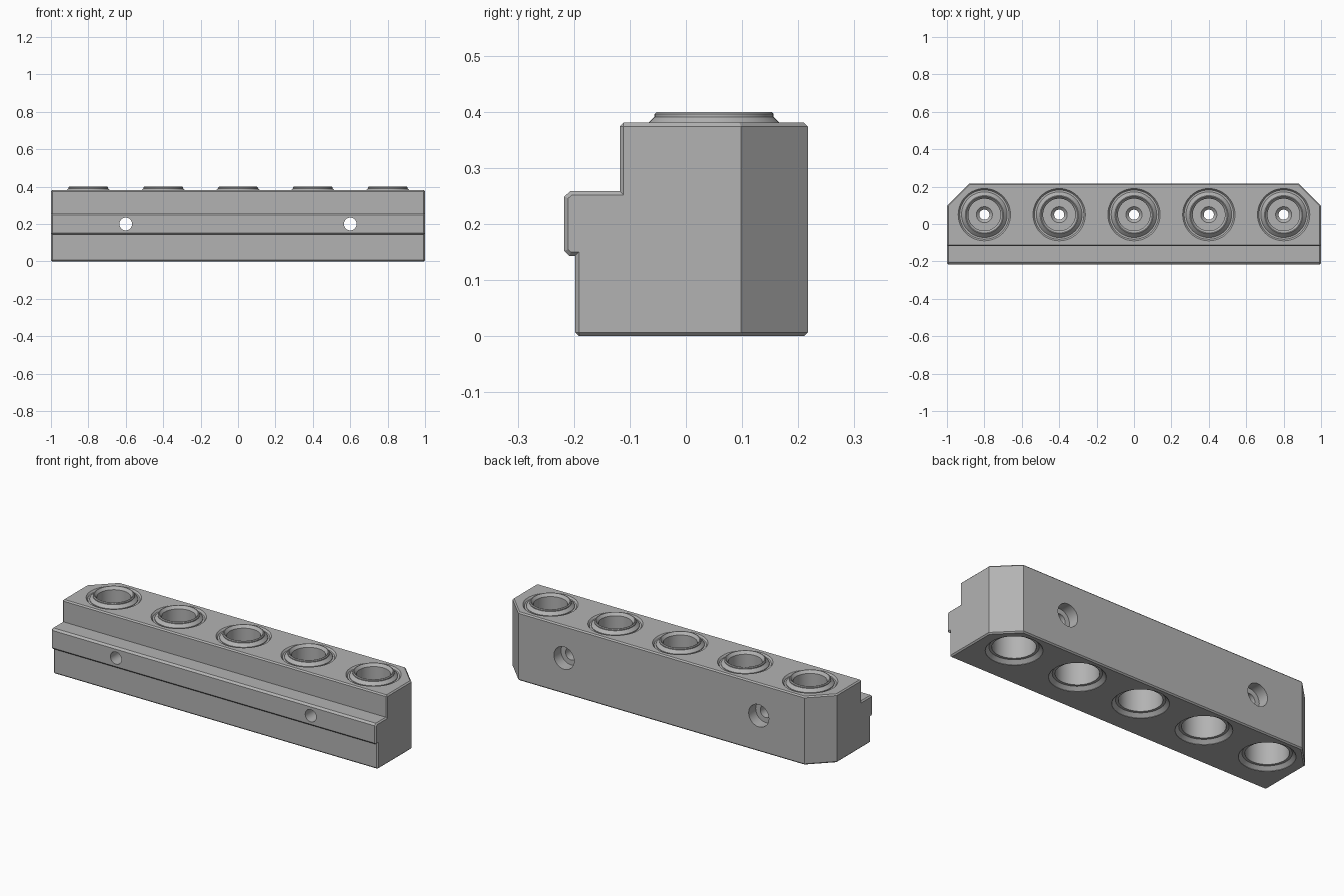
import bpy, bmesh, math
from mathutils import Matrix, Vector

if "Cube" in bpy.data.objects:
    bpy.data.objects.remove(bpy.data.objects["Cube"])

grey = bpy.data.materials.new("machined grey")
grey.use_nodes = True
colour = (0.45, 0.45, 0.45, 1)
grey.diffuse_color = colour
grey.node_tree.nodes["Principled BSDF"].inputs["Base Color"].default_value = colour

TOP = 0.381
BORE_Y = 0.05
BORE_X = [-0.8, -0.4, 0, 0.4, 0.8]
SCREW_X = [-0.6, 0.6]


def finish(name, bm):
    bmesh.ops.recalc_face_normals(bm, faces=bm.faces)
    mesh = bpy.data.meshes.new(name)
    bm.to_mesh(mesh)
    bm.free()
    mesh.materials.append(grey)
    ob = bpy.data.objects.new(name, mesh)
    bpy.context.collection.objects.link(ob)
    return ob


def lathes(name, profile, matrices, segments=48):
    """One closed turned solid (radius, height) at every matrix."""
    bm = bmesh.new()
    for m in matrices:
        verts = [bm.verts.new((r, 0, z)) for r, z in profile]
        edges = [bm.edges.new((a, b)) for a, b in zip(verts, verts[1:])]
        out = bmesh.ops.spin(bm, geom=verts + edges, axis=(0, 0, 1), cent=(0, 0, 0),
                             steps=segments, angle=math.tau)
        part = [v for v in bm.verts if not v.tag]
        bmesh.ops.remove_doubles(bm, verts=part, dist=1e-5)
        part = [v for v in bm.verts if not v.tag]
        bmesh.ops.transform(bm, matrix=m, verts=part)
        for v in part:
            v.tag = True
    return finish(name, bm)


def combine(body, tool, operation):
    mod = body.modifiers.new(tool.name, 'BOOLEAN')
    mod.operation = operation
    mod.solver = 'EXACT'
    mod.object = tool
    bpy.context.view_layer.objects.active = body
    bpy.ops.object.modifier_apply(modifier=mod.name)
    bpy.data.objects.remove(tool)


# Stepped bar, extruded from its end profile (y, z)
profile = [(-0.198, 0), (0.217, 0), (0.217, TOP), (-0.118, TOP), (-0.118, 0.259),
           (-0.206, 0.259), (-0.217, 0.249), (-0.217, 0.152), (-0.208, 0.143),
           (-0.198, 0.143)]
bm = bmesh.new()
end = bm.faces.new([bm.verts.new((-1, y, z)) for y, z in profile])
ext = bmesh.ops.extrude_face_region(bm, geom=[end])
bmesh.ops.translate(bm, vec=(2, 0, 0),
                    verts=[g for g in ext["geom"] if isinstance(g, bmesh.types.BMVert)])
bmesh.ops.recalc_face_normals(bm, faces=bm.faces)

# Clipped rear corners
for side in (-1, 1):
    cut = bmesh.ops.bisect_plane(bm, geom=bm.verts[:] + bm.edges[:] + bm.faces[:],
                                 plane_co=(side, 0.098, 0), plane_no=(side, 1, 0),
                                 clear_outer=True)
    bmesh.ops.holes_fill(bm, edges=[e for e in bm.edges if e.is_boundary], sides=0)
bmesh.ops.recalc_face_normals(bm, faces=bm.faces)


# Small chamfer round the ends, top and underside
def is_trim(e):
    mid = (e.verts[0].co + e.verts[1].co) / 2
    upright = abs(e.verts[0].co.z - e.verts[1].co.z) > 0.3
    if upright and mid.y > 0:
        return False
    on_end = abs(abs(mid.x) - 1) < 1e-4
    return on_end or mid.z < 1e-4 or mid.z > TOP - 1e-4


bmesh.ops.bevel(bm, geom=[e for e in bm.edges if is_trim(e)], offset=0.007,
                offset_type='OFFSET', segments=1, affect='EDGES')
body = finish("socket_bar", bm)

upright = [Matrix.Translation((x, BORE_Y, 0)) for x in BORE_X]

# Shallow groove, then a raised collar at each socket
combine(body, lathes("groove_cutter", [(0, 0.371), (0.132, 0.371), (0.14, TOP),
                                       (0.14, 0.43), (0, 0.43)], upright), 'DIFFERENCE')
combine(body, lathes("collar", [(0, 0.34), (0.122, 0.34), (0.122, 0.375), (0.106, 0.391),
                                (0.106, 0.396), (0.102, 0.4), (0, 0.4)], upright), 'UNION')

# Upper bore, countersunk pin hole and lower recessed bore in one cutter
combine(body, lathes("bore_cutter", [(0, -0.05), (0.14, -0.05), (0.14, 0.002), (0.122, 0.02),
                                     (0.108, 0.02), (0.108, 0.16), (0.027, 0.16),
                                     (0.027, 0.205), (0.043, 0.22), (0.086, 0.22),
                                     (0.086, 0.385), (0.098, 0.4), (0.098, 0.45), (0, 0.45)],
                     upright), 'DIFFERENCE')

# Counterbored screw holes from the rear
rear = [Matrix.Translation((x, 0, 0.2)) @ Matrix.Rotation(-math.pi / 2, 4, 'X')
        for x in SCREW_X]
combine(body, lathes("screw_cutter", [(0, -0.3), (0.034, -0.3), (0.034, 0.155),
                                      (0.062, 0.155), (0.062, 0.3), (0, 0.3)], rear),
        'DIFFERENCE')

# Smooth bores, crisp edges
bpy.ops.object.select_all(action='DESELECT')
body.select_set(True)
bpy.context.view_layer.objects.active = body
bpy.ops.object.shade_smooth_by_angle(angle=math.radians(25))
